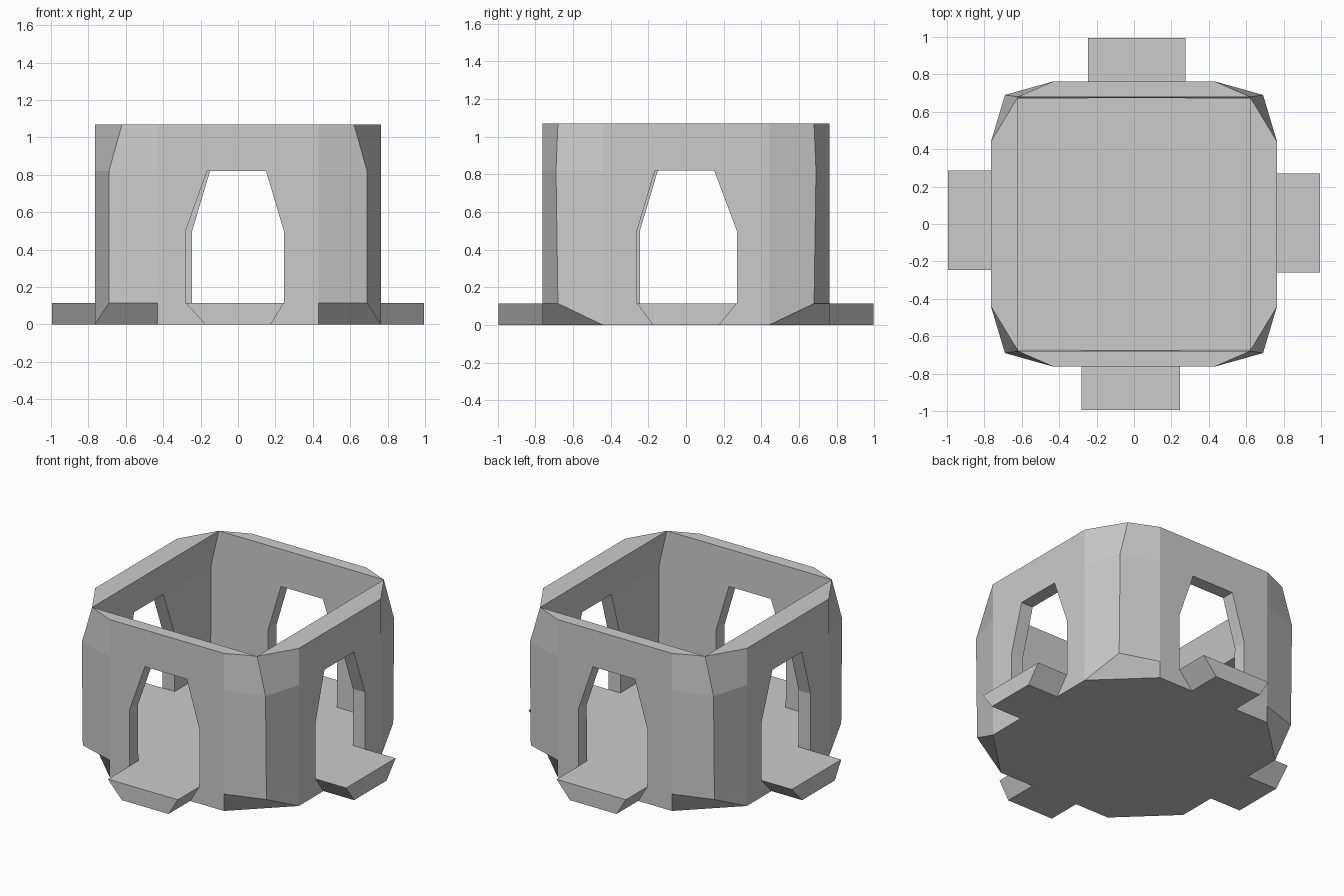
import bpy, bmesh
from math import pi
from mathutils import Matrix

if "Cube" in bpy.data.objects:
    bpy.data.objects.remove(bpy.data.objects["Cube"])

FLOOR, SHOULDER, TOP = 0.115, 0.82, 1.07


def make_object(name, bm):
    bmesh.ops.remove_doubles(bm, verts=bm.verts, dist=1e-5)
    bmesh.ops.recalc_face_normals(bm, faces=bm.faces)
    mesh = bpy.data.meshes.new(name)
    bm.to_mesh(mesh)
    bm.free()
    ob = bpy.data.objects.new(name, mesh)
    bpy.context.collection.objects.link(ob)
    return ob


def ring(bm, z, corner, a=(0.43, 0.763), b=(0.765, 0.44)):
    """Twelve-point outline, three points at each blunted corner."""
    pts = []
    for sx, sy in ((1, -1), (1, 1), (-1, 1), (-1, -1)):
        trio = [(sx * x, sy * y, z) for x, y in (a, corner, b)]
        pts += trio if sx * sy < 0 else trio[::-1]
    return [bm.verts.new(p) for p in pts]


def bridge(bm, lo, hi):
    n = len(lo)
    for i in range(n):
        j = (i + 1) % n
        bm.faces.new((lo[i], lo[j], hi[j], hi[i]))


def prism(name, profile, y0, y1, turn):
    """Extrude an (x, z) profile along y, then turn it to one side."""
    bm = bmesh.new()
    near = [bm.verts.new((x, y0, z)) for x, z in profile]
    far = [bm.verts.new((x, y1, z)) for x, z in profile]
    bridge(bm, near, far)
    bm.faces.new(near)
    bm.faces.new(far)
    bm.transform(Matrix.Rotation(turn * pi / 2, 4, 'Z'))
    return make_object(name, bm)


# Open-topped shell: outside rings, rim, inside walls and floor
bm = bmesh.new()
outer = [ring(bm, 0, (0.765, 0.44)), ring(bm, FLOOR, (0.69, 0.68)),
         ring(bm, SHOULDER, (0.69, 0.69)), ring(bm, TOP, (0.62, 0.68))]
inner = [[bm.verts.new((sx * x, sy * y, z)) for sx, sy in ((1, -1), (1, 1), (-1, 1), (-1, -1))]
         for x, y, z in ((0.675, 0.67, FLOOR), (0.675, 0.675, SHOULDER))]
rim = outer[3]
inner.append([rim[i] for i in (1, 4, 7, 10)])
for lo, hi in zip(outer, outer[1:]):
    bridge(bm, lo, hi)
for lo, hi in zip(inner, inner[1:]):
    bridge(bm, lo, hi)
for i in (1, 4, 7, 10):
    bm.faces.new([rim[(i + k) % 12] for k in range(4)])
bm.faces.new(inner[0])
# Bottom corner points coincide with their neighbours, so leave them out
bm.faces.new([outer[0][i] for i in (0, 2, 3, 5, 6, 8, 9, 11)])
shell = make_object("shell", bm)

# One doorway and one tapered doorstep on each side
for turn, (name, left, right) in enumerate((("front", -0.28, 0.245), ("right", -0.26, 0.27),
                                            ("back", -0.275, 0.245), ("left", -0.285, 0.245))):
    door = [(left, FLOOR), (right, FLOOR), (right, 0.5), (0.15, SHOULDER),
            (-0.165, SHOULDER), (left, 0.5)]
    cutter = prism(name + "_doorway_cutter", door, -0.55, -1.1, turn)
    cutter.hide_render = True
    cutter.hide_set(True)
    mod = shell.modifiers.new(name + "_doorway", 'BOOLEAN')
    mod.operation = 'DIFFERENCE'
    mod.solver = 'EXACT'
    mod.object = cutter
    step = [(left, FLOOR), (-0.175, 0), (0.175, 0), (right, FLOOR)]
    prism(name + "_doorstep", step, -0.76, -0.995, turn)
